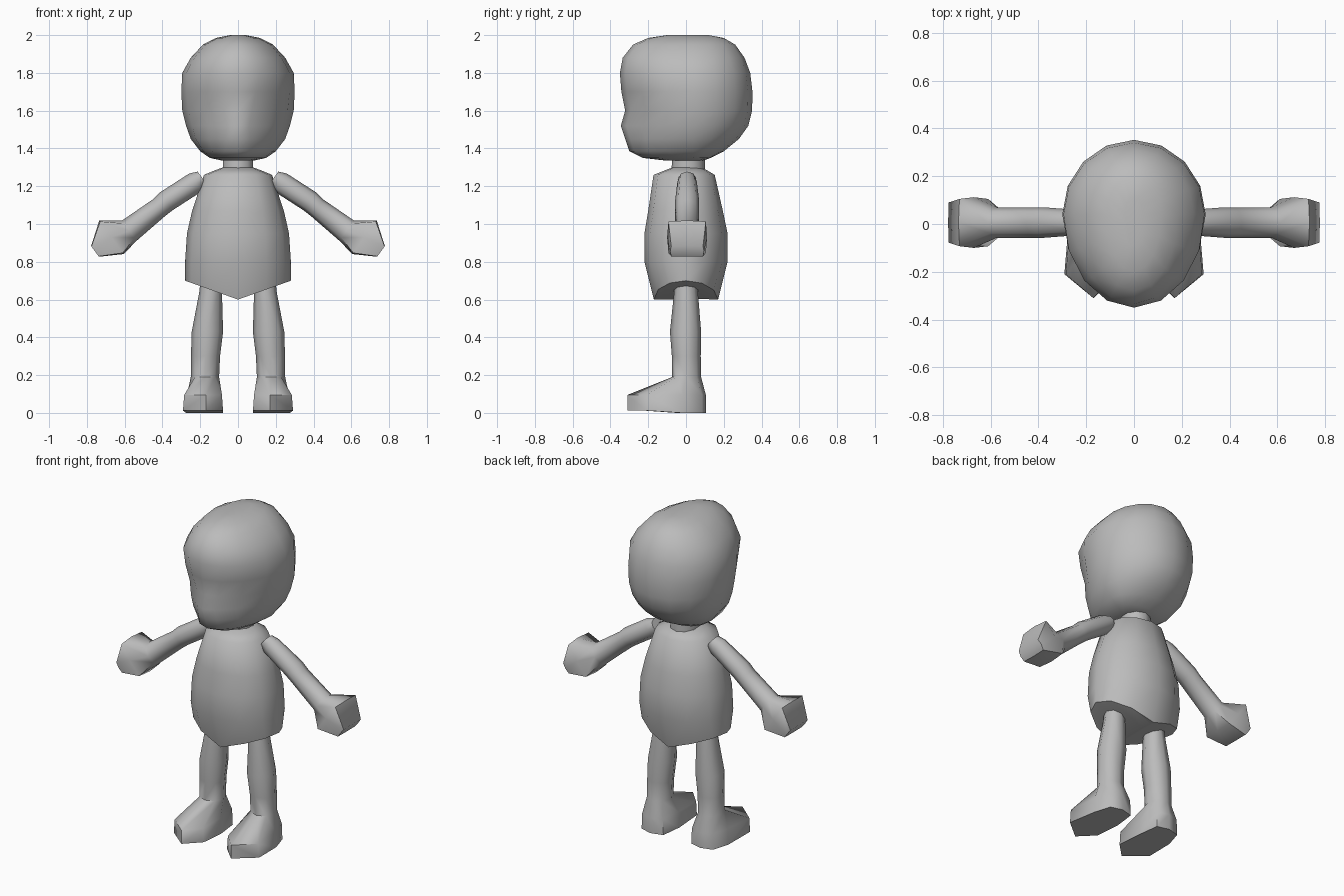
import bpy, bmesh, math
from mathutils import Vector

if "Cube" in bpy.data.objects:
    bpy.data.objects.remove(bpy.data.objects["Cube"])

grey = bpy.data.materials.new("plain_grey")
grey.diffuse_color = (0.5, 0.5, 0.5, 1)
grey.use_nodes = True
grey.node_tree.nodes["Principled BSDF"].inputs["Base Color"].default_value = grey.diffuse_color


def loft(name, rings, angle=60, mirror=False):
    """Skin a list of equal-length point rings and cap both ends."""
    bm = bmesh.new()
    loops = [[bm.verts.new(p) for p in ring] for ring in rings]
    n = len(loops[0])
    for a, b in zip(loops, loops[1:]):
        for i in range(n):
            j = (i + 1) % n
            bm.faces.new((a[i], a[j], b[j], b[i]))
    bm.faces.new(loops[0][::-1])
    bm.faces.new(loops[-1])
    bmesh.ops.recalc_face_normals(bm, faces=bm.faces)
    me = bpy.data.meshes.new(name)
    bm.to_mesh(me)
    bm.free()
    me.materials.append(grey)
    ob = bpy.data.objects.new(name, me)
    bpy.context.collection.objects.link(ob)
    bpy.ops.object.select_all(action='DESELECT')
    ob.select_set(True)
    bpy.context.view_layer.objects.active = ob
    bpy.ops.object.shade_smooth_by_angle(angle=math.radians(angle))
    if mirror:
        ob.modifiers.new("Mirror", 'MIRROR')
    return ob


def ring(n, z, w, yf, yb, cy=0.0, p=1.0, cx=0.0):
    """Level ring from two half ellipses; p > 1 pinches the front."""
    pts = []
    for k in range(n):
        t = -math.pi / 2 + 2 * math.pi * k / n
        c, s = math.cos(t), math.sin(t)
        y = cy + (s * (yb - cy) if s > 0 else -s * (yf - cy))
        q = p if s < 0 else 1.0
        pts.append(Vector((cx + math.copysign(abs(c) ** q, c) * w, y, z)))
    return pts


# Head: pinched around the muzzle, full at the back
HEAD = [(1.335, .08, -.10, .09, 1), (1.35, .15, -.23, .13, 1),
        (1.385, .20, -.30, .20, 1.1), (1.45, .25, -.322, .28, 1.4),
        (1.52, .275, -.345, .33, 1.6), (1.60, .295, -.322, .35, 1.45),
        (1.70, .30, -.342, .352, 1.2), (1.80, .295, -.35, .34, 1),
        (1.88, .25, -.335, .31, 1), (1.95, .185, -.28, .26, 1),
        (1.985, .115, -.20, .20, 1), (2.0, .04, -.10, .12, 1)]
loft("head", [ring(16, z, w, f, b, .04 if abs(f) > .15 else 0, p)
              for z, w, f, b, p in HEAD])

# Neck
loft("neck", [ring(10, 1.26, .085, -.08, .10, .01),
              ring(10, 1.37, .083, -.07, .10, .01)])

# Torso: the underside falls to a keel along the middle
TORSO = [(.60, .01, -.165, .165), (.60, .28, -.17, .17),
         (.80, .28, -.22, .22), (.95, .27, -.22, .22),
         (1.07, .243, -.20, .195), (1.26, .18, -.172, .152),
         (1.285, .12, -.11, .11), (1.30, .08, -.07, .08)]
body = [ring(12, z, w, f, b, 0, .9) for z, w, f, b in TORSO]
for r in body[:2]:
    for v in r:
        v.z += .1 * abs(v.x) / .28
loft("torso", body)

# Legs with feet: round shank rings, then a pointed sole outline
LEG = [(.74, .14, .055, -.06, .06), (.64, .145, .06, -.063, .063),
       (.43, .162, .083, -.085, .08), (.30, .172, .077, -.075, .078),
       (.19, .175, .075, -.073, .08)]
SOLE = [(.17, -.31), (.285, -.21), (.27, -.02), (.24, .085),
        (.17, .105), (.10, .085), (.085, -.05), (.085, -.22)]
leg = [ring(8, z, w, f, b, 0, 1, cx) for z, cx, w, f, b in LEG]
leg.append([Vector((x, y, .095)) for x, y in SOLE])
leg.append([Vector((.18 + (x - .18) * 1.06, y, .012 if y < -.2 else 0))
            for x, y in SOLE])
loft("leg", leg, 60, True)

# Arms with mitten hands: centre x, z, half thickness, half depth
ARM = [(.19, 1.245, .04, .045), (.225, 1.22, .058, .052),
       (.38, 1.12, .058, .064), (.42, 1.085, .055, .064),
       (.575, .965, .066, .064), (.67, .93, .11, .106),
       (.757, .855, .035, .09)]
up = Vector((.585, 0, .81))
arm = []
for i, (x, z, h, d) in enumerate(ARM):
    r = []
    for k in range(8):
        t = math.pi * k / 4
        c, s = math.cos(t), math.sin(t)
        if i > 4:  # squarer section on the hand
            m = max(abs(c), abs(s)) ** .8
            c, s = c / m, s / m
            c, s = max(-1, min(1, c)), max(-1, min(1, s))
        r.append(Vector((x, .006 + d * s, z)) + up * (h * c))
    arm.append(r)
loft("arm", arm, 60, True)
